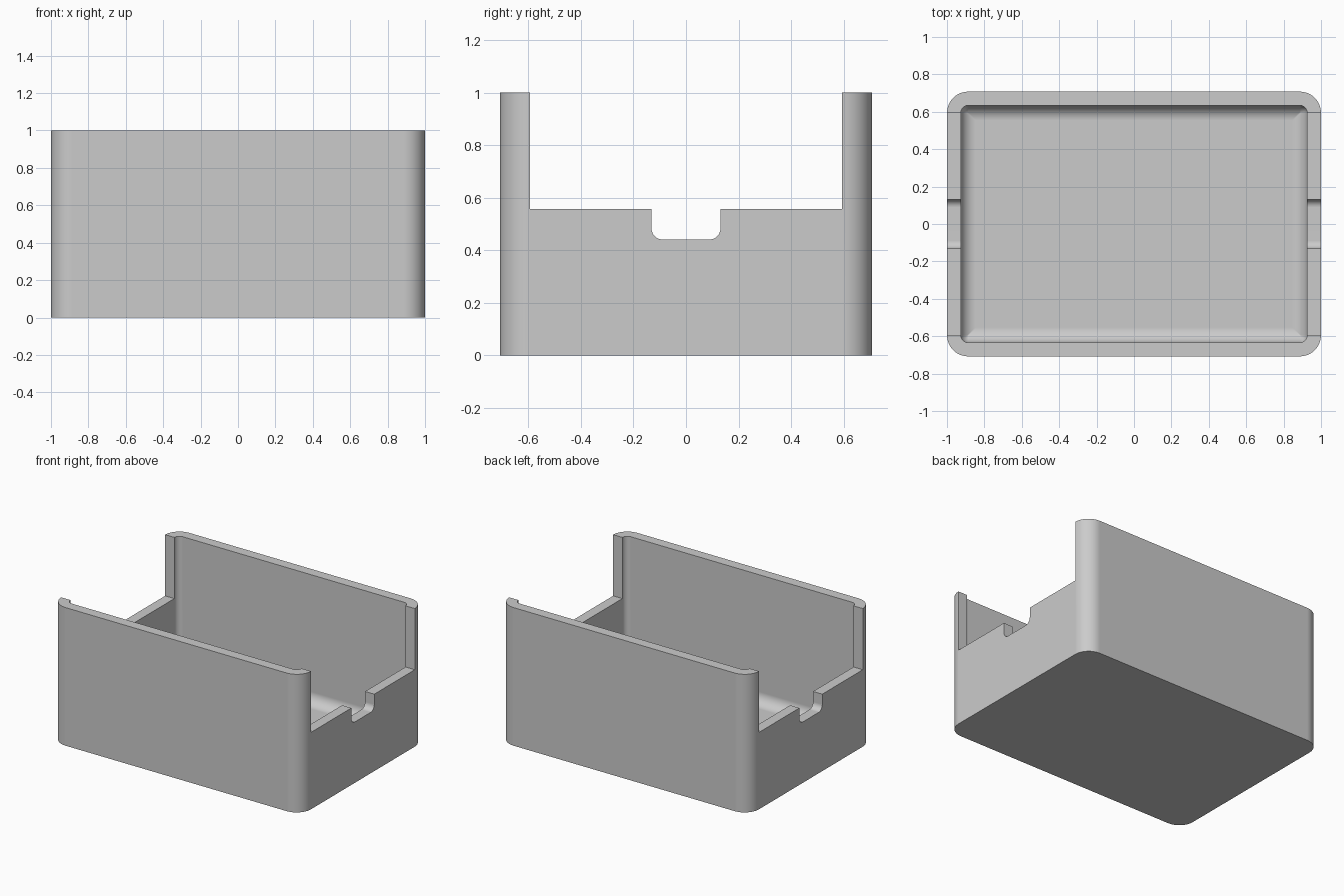
import bpy, bmesh
from math import sin, cos, pi, radians

WIDTH, DEPTH, HEIGHT = 1.0, 0.708, 1.0   # half width, half depth, full height
WALL, CORNER = 0.074, 0.114
FILLET = 0.08
SEGMENTS = 8

old = bpy.data.objects.get("Cube")
if old:
    bpy.data.objects.remove(old, do_unlink=True)

grey = bpy.data.materials.new("plain grey")
grey.use_nodes = True
grey.diffuse_color = (0.6, 0.6, 0.6, 1)
grey.node_tree.nodes["Principled BSDF"].inputs["Base Color"].default_value = grey.diffuse_color


def arc(cx, cy, r, start, n=SEGMENTS):
    """Quarter circle, counter-clockwise from the start angle."""
    return [(cx + r * cos(start + i * pi / 2 / n),
             cy + r * sin(start + i * pi / 2 / n)) for i in range(n + 1)]


def rounded_rect(hx, hy, r):
    signs = [(1, 1), (-1, 1), (-1, -1), (1, -1)]
    return [p for k, (sx, sy) in enumerate(signs)
            for p in arc(sx * (hx - r), sy * (hy - r), r, k * pi / 2)]


def loft(name, rings):
    """Closed solid through a stack of matching 3D rings."""
    bm = bmesh.new()
    loops = [[bm.verts.new(p) for p in ring] for ring in rings]
    for a, b in zip(loops, loops[1:]):
        for i in range(len(a)):
            j = (i + 1) % len(a)
            bm.faces.new((a[i], a[j], b[j], b[i]))
    bm.faces.new(loops[0][::-1])
    bm.faces.new(loops[-1])
    bmesh.ops.recalc_face_normals(bm, faces=bm.faces)
    mesh = bpy.data.meshes.new(name)
    bm.to_mesh(mesh)
    bm.free()
    mesh.materials.append(grey)
    obj = bpy.data.objects.new(name, mesh)
    bpy.context.collection.objects.link(obj)
    return obj


def at_height(outline, z):
    return [(x, y, z) for x, y in outline]


# Outer block with rounded vertical corners
outline = rounded_rect(WIDTH, DEPTH, CORNER)
tray = loft("open_box", [at_height(outline, 0), at_height(outline, HEIGHT)])

# Cavity with a filleted floor edge
rings = []
for i in range(SEGMENTS + 1):
    t = i * pi / 2 / SEGMENTS
    inset = FILLET * (1 - sin(t))
    rect = rounded_rect(WIDTH - WALL - inset, DEPTH - WALL - inset,
                        max(CORNER - WALL - inset, 0.004))
    rings.append(at_height(rect, WALL + FILLET * (1 - cos(t))))
rings.append([(x, y, HEIGHT + 0.2) for x, y, z in rings[-1]])
cavity = loft("cavity_cutter", rings)

# Side openings: wide slot with a round-cornered notch below it
SLOT, SLOT_Z, NOTCH, NOTCH_Z, R = 0.594, 0.557, 0.131, 0.441, 0.042
profile = [(SLOT, HEIGHT + 0.2), (-SLOT, HEIGHT + 0.2), (-SLOT, SLOT_Z), (-NOTCH, SLOT_Z)]
profile += arc(-NOTCH + R, NOTCH_Z + R, R, pi)
profile += arc(NOTCH - R, NOTCH_Z + R, R, 3 * pi / 2)
profile += [(NOTCH, SLOT_Z), (SLOT, SLOT_Z)]
opening = loft("side_opening_cutter", [[(x, y, z) for y, z in profile] for x in (-1.2, 1.2)])

# Cut, then discard the cutters
bpy.ops.object.select_all(action='DESELECT')
bpy.context.view_layer.objects.active = tray
tray.select_set(True)
for cutter in (cavity, opening):
    cutter.hide_render = True
    cut = tray.modifiers.new("cut", 'BOOLEAN')
    cut.operation = 'DIFFERENCE'
    cut.solver = 'EXACT'
    cut.object = cutter
    bpy.ops.object.modifier_apply(modifier=cut.name)
    bpy.data.objects.remove(cutter, do_unlink=True)

# Smooth rounded areas, flat walls and crisp edges
bpy.ops.object.shade_smooth_by_angle(angle=radians(30))
weighted = tray.modifiers.new("weighted normals", 'WEIGHTED_NORMAL')
weighted.keep_sharp = True
